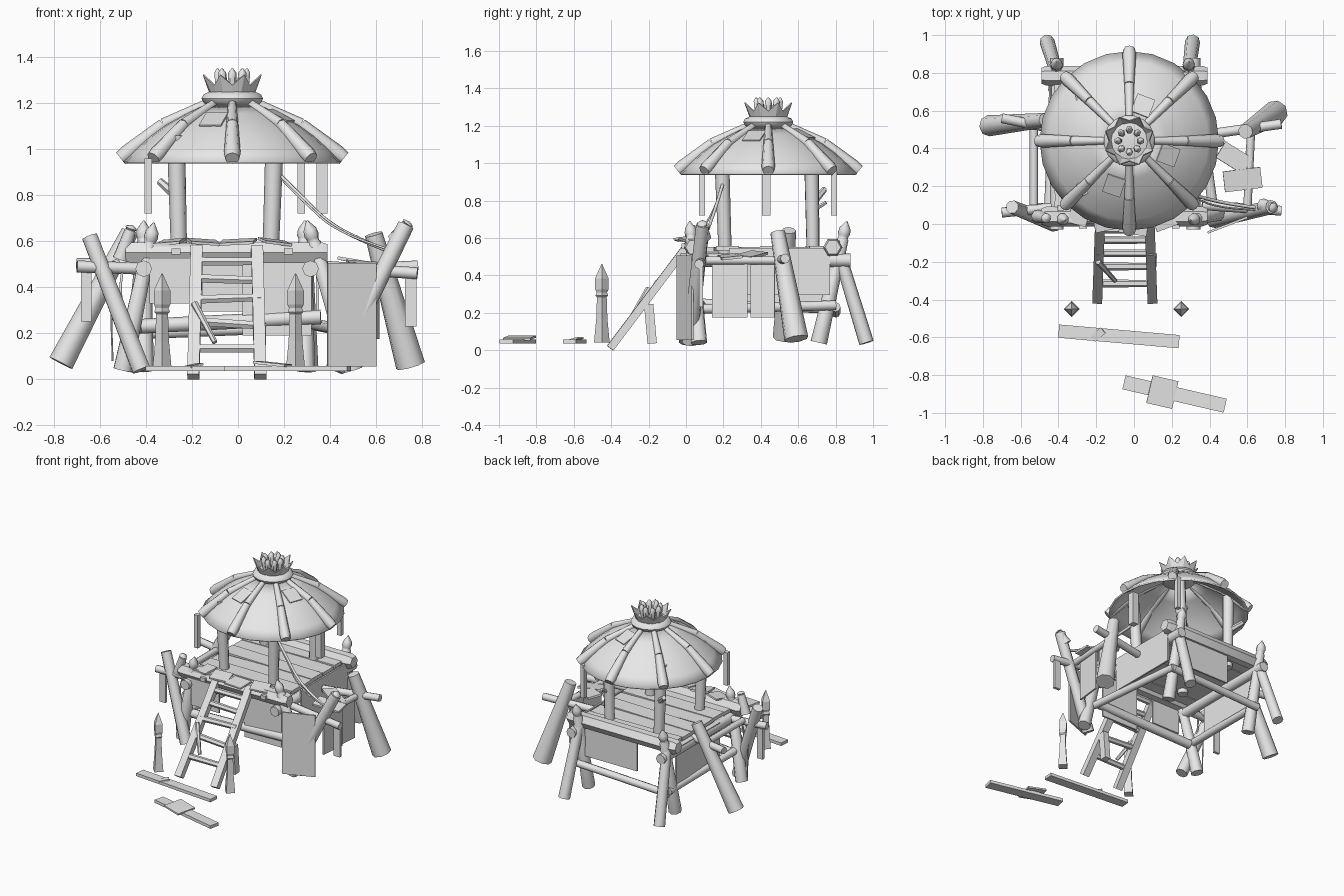
import bpy, bmesh
from math import sin, cos, pi, radians
from mathutils import Vector, Matrix, Euler

cube = bpy.data.objects.get("Cube")
if cube:
    bpy.data.objects.remove(cube, do_unlink=True)

wood = bpy.data.materials.new("weathered_grey")
wood.use_nodes = True
wood.diffuse_color = (0.8, 0.8, 0.8, 1)
wood.node_tree.nodes["Principled BSDF"].inputs["Base Color"].default_value = (0.8, 0.8, 0.8, 1)


def finish(name, bm, smooth=True):
    bmesh.ops.recalc_face_normals(bm, faces=bm.faces)
    mesh = bpy.data.meshes.new(name)
    bm.to_mesh(mesh)
    bm.free()
    mesh.materials.append(wood)
    if smooth:
        mesh.polygons.foreach_set("use_smooth", [True] * len(mesh.polygons))
        mesh.set_sharp_from_angle(angle=radians(50))
    obj = bpy.data.objects.new(name, mesh)
    bpy.context.collection.objects.link(obj)
    return obj


def turned(name, a, b, profile, sides=8, twist=0, caps=True):
    """Lathe (fraction along a-b, radius) pairs around the line a-b."""
    a, b = Vector(a), Vector(b)
    rot = (b - a).to_track_quat('Z', 'Y')
    bm = bmesh.new()
    rings = []
    for t, r in profile:
        rings.append([bm.verts.new(a.lerp(b, t) + rot @ Vector(
            (r * cos(2 * pi * k / sides + twist), r * sin(2 * pi * k / sides + twist), 0)))
            for k in range(sides)])
    for lo, hi in zip(rings, rings[1:]):
        for k in range(sides):
            n = (k + 1) % sides
            bm.faces.new((lo[k], lo[n], hi[n], hi[k]))
    if caps:
        bm.faces.new(rings[0])
        bm.faces.new(rings[-1])
    return finish(name, bm, sides > 4)


def log(name, a, b, r1, r2=None, sides=8):
    return turned(name, a, b, [(0, r1), (1, r2 or r1)], sides)


def stake(name, a, b, r):
    """Log with a narrowed neck and a slender sharpened head."""
    return turned(name, a, b, [(0, r * 1.2), (.85, r * .85), (.86, r * .7), (.88, r * .75),
                               (.9, r * .9), (.94, r * .8), (1, r * .08)])


def board(name, centre, size, rot=(0, 0, 0)):
    bm = bmesh.new()
    turn = Euler([radians(d) for d in rot]).to_matrix().to_4x4()
    bmesh.ops.create_cube(bm, size=1, matrix=Matrix.Translation(centre) @ turn
                          @ Matrix.Diagonal((*size, 1)))
    return finish(name, bm, False)


def rope(name, points, radius):
    curve = bpy.data.curves.new(name, 'CURVE')
    curve.dimensions = '3D'
    curve.bevel_depth = radius
    curve.bevel_resolution = 1
    curve.resolution_u = 5
    spline = curve.splines.new('BEZIER')
    spline.bezier_points.add(len(points) - 1)
    for p, co in zip(spline.bezier_points, points):
        p.co = co
        p.handle_left_type = p.handle_right_type = 'AUTO'
    curve.materials.append(wood)
    bpy.context.collection.objects.link(bpy.data.objects.new(name, curve))


CX, CY = -0.025, 0.44


def polar(r, angle, z):
    return Vector((CX + r * cos(angle), CY + r * sin(angle), z))


# Domed roof shell, open below
dome = [(.475, .945), (.42, 1.0), (.36, 1.055), (.29, 1.105), (.2, 1.155), (.11, 1.197)]
shell = turned("roof_shell", (CX, CY, 0), (CX, CY, 1), [(z, r) for r, z in dome], 24, caps=False)
shell.modifiers.new("thickness", 'SOLIDIFY').thickness = .012

# Roof ribs with fat lower ends
for i in range(8):
    a = i * pi / 4
    pts = [polar(.11, a, 1.2), polar(.30, a, 1.108), polar(.485, a, .96)]
    log("roof_rib_upper", pts[0], pts[1], .018, .026)
    turned("roof_rib_lower", pts[1], pts[2], [(0, .026), (.85, .036), (1, .031)])

# Loose patches on the roof
for a, r, z, tilt in ((-.35, .22, 1.146, 27), (-1.9, .25, 1.129, 29), (1.2, .2, 1.157, 26)):
    board("roof_patch", polar(r, a, z), (.11, .1, .008), (0, tilt, a * 180 / pi))

# Collar and crown
turned("collar", (CX, CY, 1.19), (CX, CY, 1.25),
       [(0, .105), (.2, .127), (.5, .136), (.8, .127), (1, .1)], 16, pi / 16)
bm = bmesh.new()
low, high = [], []
for i in range(16):
    a = i * pi / 8
    low.append(bm.verts.new(polar(.092, a, 1.24)))
    high.append(bm.verts.new(polar(*((.133, a, 1.325) if i % 2 else (.105, a, 1.28)))))
for i in range(16):
    bm.faces.new((low[i], low[i - 1], high[i - 1], high[i]))
finish("crown", bm, False).modifiers.new("thickness", 'SOLIDIFY').thickness = .006
for i in range(8):
    a = i * pi / 4
    turned("crown_bud", polar(.05, a, 1.235), polar(.065, a, 1.35),
           [(0, .012), (.5, .02), (.85, .018), (1, .004)], 6)

# Roof posts
for x, dx in ((-.255, -.015), (.14, .02)):
    for y, dy in ((.21, -.02), (.68, -.01)):
        log("roof_post", (x, y, .5), (x + dx, y + dy, 1.06), .035, .04)
log("post_branch", (-.26, .68, .79), (-.34, .74, .86), .022, .016, 6)
log("post_branch_small", (.15, .68, .75), (.16, .75, .79), .014, .01, 6)

# Battens hanging from the roof rim
for x, y, w in ((-.39, .085, .032), (.275, .79, .032), (.365, .43, .046)):
    board("hanging_batten", (x, y, .84), (w, w, .24))

# Deck and its frame of logs
for i in range(6):
    board("deck_plank", (-.05, .1 + i * .122, .54 + .005 * (i % 2)), (.74, .121, .025), (0, 0, (i % 3 - 1) * 1.5))
for y in (.04, .785):
    turned("frame_log", (-.49, y, .55), (.39, y, .55), [(0, .042), (.03, .052), (.97, .052), (1, .042)], 6)
for x in (-.41, .315):
    log("side_frame_log", (x, -.03, .48), (x, .88, .48), .036)
for x, y, s, r in ((-.15, .02, .13, 12), (.0, .0, .15, -9), (.16, .03, .12, 20), (-.29, .05, .1, -15)):
    board("broken_deck_tile", (x, y, .597), (s, .11, .012), (8, r / 3, r))
for x in (-.27, .22):
    board("frame_peg", (x, -.015, .555), (.04, .02, .028))

# Lower cross logs
log("low_front_log", (-.42, .08, .23), (.36, .05, .27), .032)
log("low_back_log", (-.42, .8, .2), (.32, .8, .23), .026)
log("low_left_log", (-.45, .08, .25), (-.42, .8, .22), .026)
log("low_right_log", (.42, .08, .22), (.32, .8, .24), .026)

# Crossed front legs
log("left_leaning_leg", (-.42, .0, .04), (-.645, .09, .62), .042, .036)
stake("left_front_stake", (-.5, .07, .04), (-.365, .02, .68), .037)
log("right_leaning_leg", (.42, .02, .04), (.73, .09, .67), .042, .037)
stake("right_front_stake", (.5, .07, .04), (.30, .02, .69), .037)
stake("right_short_stake", (.68, .1, .6), (.745, .085, .685), .03)
stake("left_short_stake", (-.51, .04, .52), (-.46, .03, .67), .03)

# Heavy side braces
log("left_brace", (-.77, .52, .07), (-.47, .55, .64), .056, .038)
log("right_brace", (.75, .59, .06), (.59, .49, .63), .066, .04)
log("right_brace_bar", (.36, .47, .47), (.78, .53, .49), .026)
log("left_brace_bar", (-.7, .56, .5), (-.4, .5, .5), .026)

# Back legs
for x, foot in ((-.41, -.46), (.29, .31)):
    log("back_leg", (foot, .965, .04), (x, .8, .58), .04, .034)
    stake("back_stake", (x, .71, .04), (x, .86, .69), .037)

# Side racks with hanging boards
log("left_rack_bar", (-.7, .06, .49), (-.4, .09, .48), .026)
log("right_rack_bar", (.36, .1, .49), (.78, .07, .46), .026)
log("left_rack_rail", (-.53, .1, .5), (-.53, .5, .5), .022)
log("right_rack_rail", (.6, .08, .48), (.62, .5, .48), .022)
board("left_hanging_board", (-.66, .08, .36), (.045, .02, .22))
board("right_hanging_board", (.75, .08, .35), (.05, .02, .24))
board("front_right_panel", (.495, -.005, .28), (.225, .012, .45), (0, 0, 21))
for y, w in ((.235, .19), (.41, .13)):
    board("right_side_panel", (.6, y, .325), (.012, w, .3), (0, 0, -6))
board("rack_shelf", (.575, .235, .5), (.2, .11, .014), (6, 4, 7))
board("rack_shelf_tilted", (.53, .35, .51), (.17, .1, .014), (-6, 8, -32))

# Wall panels below the deck
board("front_left_panel", (-.27, .01, .46), (.23, .012, .26))
board("front_right_wall", (.17, .05, .36), (.3, .012, .34))
board("back_wall", (.05, .79, .42), (.42, .012, .25))
board("left_wall", (-.43, .48, .38), (.012, .5, .26))
board("right_wall", (.345, .5, .42), (.012, .54, .25))

# Ladder
for x, yaw in ((-.187, -2), (.09, 2)):
    board("ladder_rail", (x, -.195, .29), (.052, .7, .042), (53, 0, yaw))
for y, lean in ((-.315, 0), (-.225, .02), (-.155, -.01), (-.085, .01), (-.03, 0)):
    z = (y + .4) * 1.33 + .02
    log("ladder_rung", (-.2, y, z), (.1, y, z - lean), .021, .019, 6)
log("ladder_broken_strut", (-.19, -.2, .33), (-.1, -.3, .16), .016, .012, 6)
board("ladder_prop", (.1, -.19, .14), (.045, .05, .21), (5, 0, 0))

# Sharpened marker posts in front
for x in (-.33, .25):
    turned("marker_post", (x, -.45, .04), (x, -.45, .46),
           [(0, .042), (.3, .03), (.58, .026), (.6, .034), (.64, .028), (.68, .036), (.82, .036), (1, .002)], 4)

# Ground planks
board("ground_plank_near_steps", (-.08, -.595, .047), (.64, .07, .022), (0, 0, -5))
board("ground_splinter", (-.19, -.585, .06), (.07, .04, .01), (0, -10, 40))
board("ground_plank_far", (.215, -.9, .047), (.55, .075, .022), (0, 0, -13))
board("ground_plank_patch", (.15, -.89, .066), (.14, .15, .012), (0, 6, -13))

# Ropes
rope("stay_rope", [(.17, .2, .9), (.27, .17, .8), (.4, .13, .68), (.55, .1, .6), (.7, .08, .54)], .009)
rope("stay_rope_second", [(.17, .2, .89), (.3, .15, .76), (.42, .1, .66), (.69, .07, .55)], .005)
rope("left_dangling_rope", [(-.5, .08, .49), (-.51, .06, .38), (-.49, .06, .27)], .006)
rope("left_dangling_rope_second", [(-.54, .08, .49), (-.55, .07, .3), (-.545, .07, .08)], .004)
